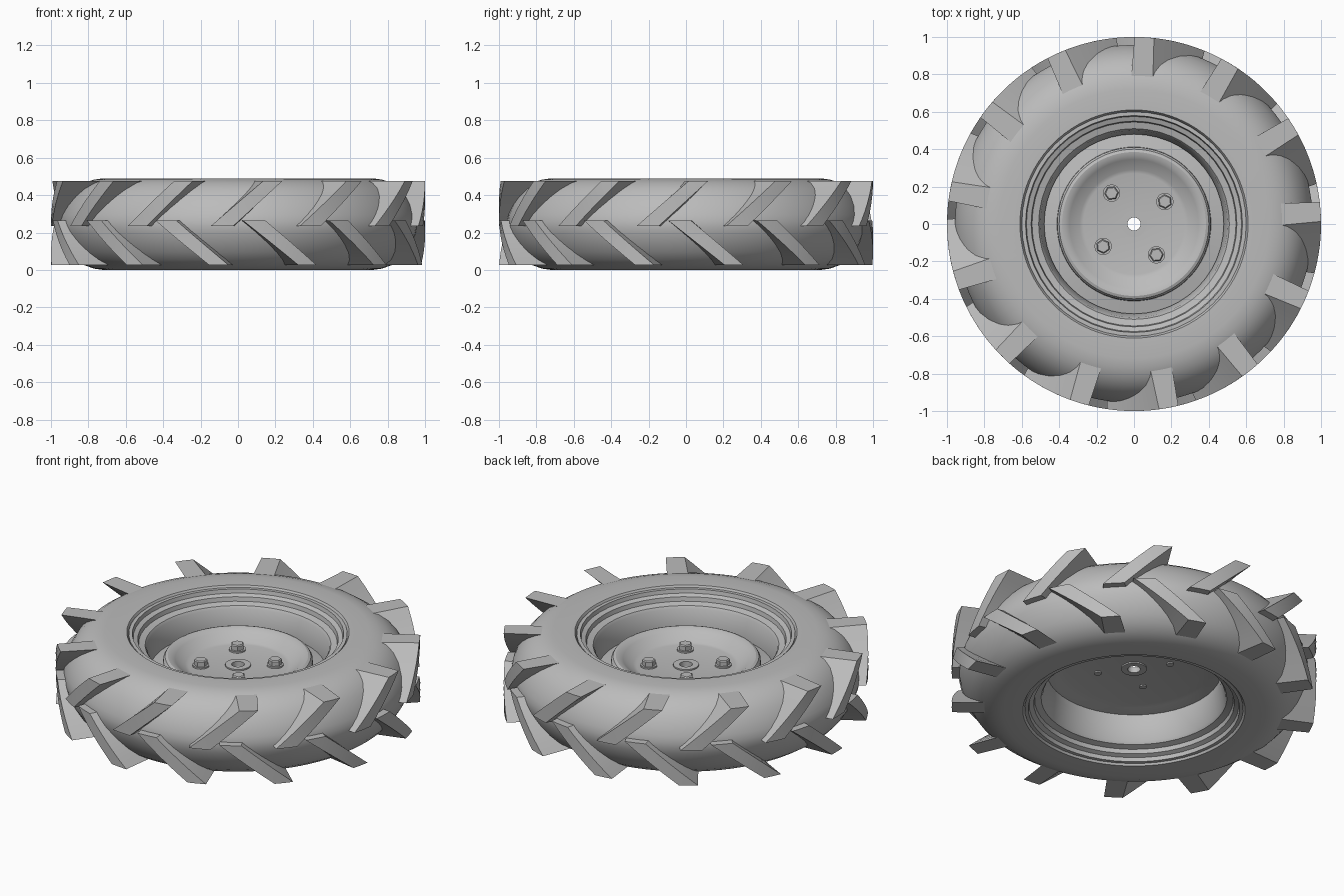
import bpy, bmesh, math
from mathutils import Vector

cube = bpy.data.objects.get("Cube")
if cube:
    bpy.data.objects.remove(cube)

grey = bpy.data.materials.new("plain_grey")
grey.use_nodes = True
grey.diffuse_color = (0.5, 0.5, 0.5, 1)
grey.node_tree.nodes["Principled BSDF"].inputs["Base Color"].default_value = (0.5, 0.5, 0.5, 1)

MID = 0.245      # mid plane of the wheel
PITCH = math.tau / 13


def finish(bm, name, smooth=None):
    bmesh.ops.recalc_face_normals(bm, faces=bm.faces)
    mesh = bpy.data.meshes.new(name)
    bm.to_mesh(mesh)
    bm.free()
    mesh.materials.append(grey)
    obj = bpy.data.objects.new(name, mesh)
    bpy.context.collection.objects.link(obj)
    if smooth:
        bpy.ops.object.select_all(action='DESELECT')
        obj.select_set(True)
        bpy.context.view_layer.objects.active = obj
        bpy.ops.object.shade_smooth_by_angle(angle=math.radians(smooth))
    return obj


def lathe(name, profile, sides, centre=(0, 0), smooth=25, turn=0.0):
    """Revolve a closed (radius, z) loop about a vertical axis."""
    bm = bmesh.new()
    rings = []
    for i in range(sides):
        a = math.tau * i / sides + turn
        rings.append([bm.verts.new((centre[0] + r * math.cos(a), centre[1] + r * math.sin(a), z))
                      for r, z in profile])
    n = len(profile)
    for i in range(sides):
        p, q = rings[i], rings[(i + 1) % sides]
        for j in range(n):
            k = (j + 1) % n
            bm.faces.new((p[j], q[j], q[k], p[k]))
    bmesh.ops.remove_doubles(bm, verts=bm.verts, dist=1e-5)
    return finish(bm, name, smooth)


def mirrored(half):
    return half + [(r, 2 * MID - z) for r, z in reversed(half)]


# Tyre carcass: flat sidewalls and a rounded crown
crown = [(0.598, 0.47), (0.61, 0.488), (0.72, 0.49), (0.77, 0.483), (0.82, 0.465),
         (0.865, 0.434), (0.90, 0.395), (0.93, 0.345), (0.95, 0.295), (0.957, 0.26)]
lathe("tyre", mirrored(crown), 96, smooth=40)

# Rim: stepped flanges and a drop centre, with a thin wall
inside = [(0.60, 0.45), (0.60, 0.478), (0.58, 0.478), (0.575, 0.455), (0.55, 0.445),
          (0.545, 0.42), (0.51, 0.41), (0.50, 0.395), (0.48, 0.29)]
lathe("rim", mirrored(inside), 48)

# Wheel disc: dished plate with a rounded lip and a centre bore
disc = [(0.035, 0.285), (0.27, 0.285), (0.29, 0.29), (0.345, 0.33), (0.365, 0.343),
        (0.385, 0.347), (0.40, 0.341), (0.41, 0.325), (0.412, 0.285), (0.482, 0.27),
        (0.482, 0.25), (0.42, 0.26), (0.375, 0.27), (0.035, 0.27)]
lathe("wheel_disc", disc, 64)
lathe("hub_plate", [(0.035, 0.262), (0.035, 0.293), (0.07, 0.293), (0.07, 0.262)], 32)

# Four bolts with washers and hexagonal heads
for i in range(4):
    a = math.radians(36) + i * math.pi / 2
    spot = (0.204 * math.cos(a), 0.204 * math.sin(a))
    lathe("bolt_washer", [(0, 0.28), (0.046, 0.28), (0.046, 0.294), (0, 0.294)], 24, spot)
    lathe("bolt_head", [(0, 0.29), (0.038, 0.29), (0.038, 0.32), (0.032, 0.326), (0, 0.326)],
          6, spot, None, a)
    lathe("bolt_shank", [(0, 0.262), (0.02, 0.262), (0.02, 0.29), (0, 0.29)], 16, spot)


def lug(bm, start, sweep, z_in, z_out, steps=6):
    """Slanted tread bar from the crown to the shoulder, cut off on the outer radius."""
    rows = []
    for s in range(steps + 1):
        t = s / steps
        a = start + sweep * t
        out = Vector((math.cos(a), math.sin(a), 0))
        side = Vector((-out.y, out.x, 0))
        z = Vector((0, 0, z_in + (z_out - z_in) * t))
        w = 0.06 - 0.008 * t
        root = 0.91 - 0.125 * t ** 2
        top = math.sqrt(1 - w * w)
        rows.append([bm.verts.new(out * r + side * u + z) for r, u in
                     ((root, -w - 0.006), (top, -w), (1, 0), (top, w), (root, w + 0.006))])
    for p, q in zip(rows, rows[1:]):
        for j in range(5):
            k = (j + 1) % 5
            bm.faces.new((p[j], p[k], q[k], q[j]))
    bm.faces.new(rows[0])
    bm.faces.new(rows[-1])


# Two staggered rows of tread lugs
for name, phase, sweep, z_in, z_out in (("upper_lugs", -94.9, 15.6, 0.235, 0.475),
                                        ("lower_lugs", -85.1, 17, 0.265, 0.025)):
    bm = bmesh.new()
    for i in range(13):
        lug(bm, math.radians(phase) + i * PITCH, math.radians(sweep), z_in, z_out)
    finish(bm, name, 20)
